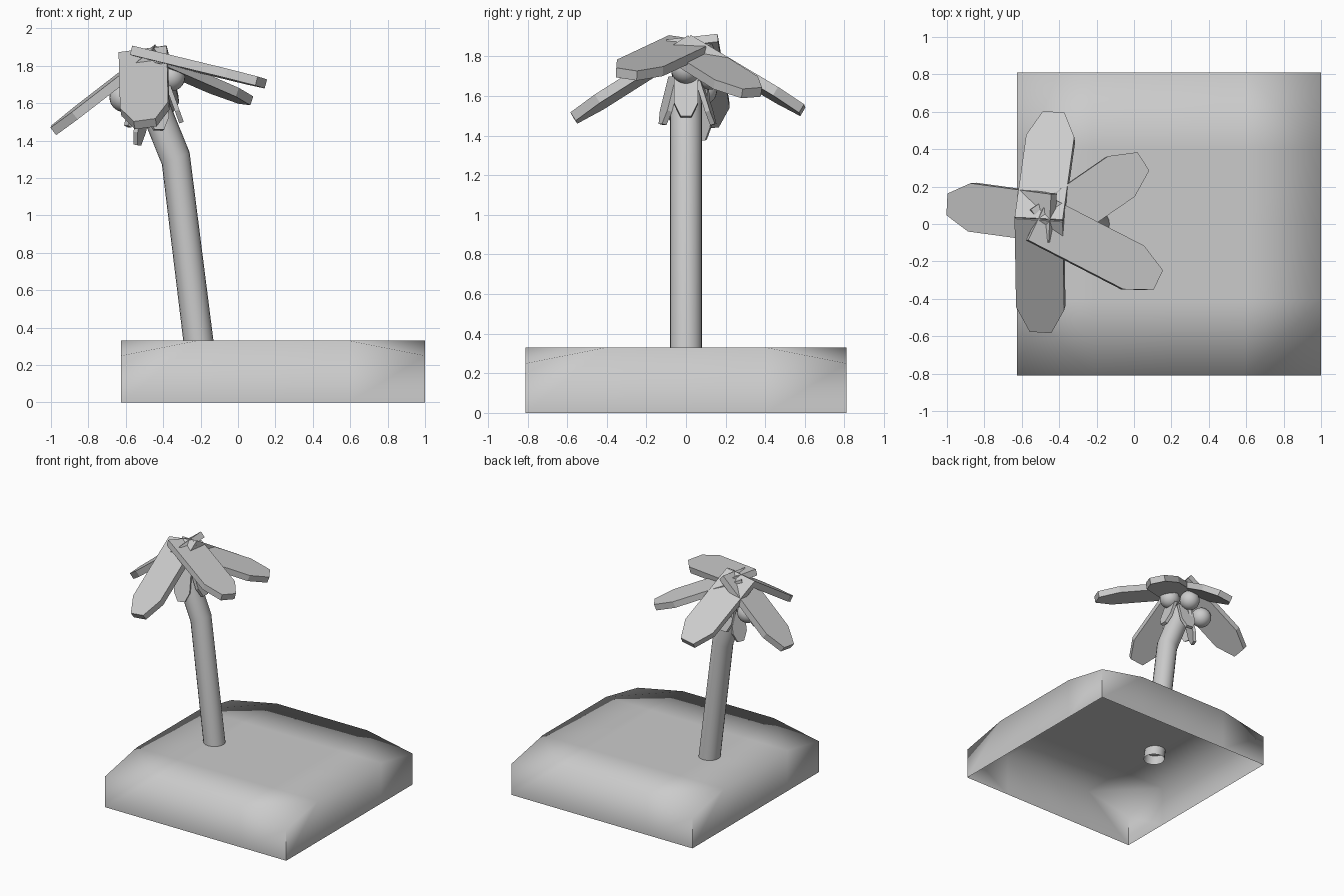
import bpy, bmesh
from math import sin, cos, pi, radians
from mathutils import Vector, Matrix

cube = bpy.data.objects.get("Cube")
if cube:
    bpy.data.objects.remove(cube, do_unlink=True)

grey = bpy.data.materials.new("plain_grey")
grey.use_nodes = True
grey.diffuse_color = (0.6, 0.6, 0.6, 1)
bsdf = next(n for n in grey.node_tree.nodes if n.type == 'BSDF_PRINCIPLED')
bsdf.inputs["Base Color"].default_value = (0.6, 0.6, 0.6, 1)
bsdf.inputs["Roughness"].default_value = 0.8


def finish(bm, name, smooth):
    """Turn a bmesh into a named object."""
    bmesh.ops.recalc_face_normals(bm, faces=bm.faces[:])
    for f in bm.faces:
        f.smooth = smooth
    mesh = bpy.data.meshes.new(name)
    bm.to_mesh(mesh)
    bm.free()
    mesh.materials.append(grey)
    obj = bpy.data.objects.new(name, mesh)
    bpy.context.collection.objects.link(obj)
    return obj


# Island: open-bottomed slab with lowered corners
def island():
    bm = bmesh.new()
    bmesh.ops.create_grid(bm, x_segments=4, y_segments=4, size=1)
    corners = [v for v in bm.verts if len(v.link_edges) == 2]
    for c in corners:
        bmesh.ops.connect_verts(bm, verts=[e.other_vert(c) for e in c.link_edges])
    for v in bm.verts:
        v.co = (0.1875 + v.co.x * 0.8125, v.co.y * 0.81, 0.33)
    for c in corners:
        c.co.z = 0.25
    rim = [e for e in bm.edges if e.is_boundary]
    wall = bmesh.ops.extrude_edge_only(bm, edges=rim)["geom"]
    for v in wall:
        if isinstance(v, bmesh.types.BMVert):
            v.co.z = 0
    for c in corners:
        for e in c.link_edges:
            o = e.other_vert(c)
            if (o.co - c.co).xy.length < 0.001:
                e.smooth = False
    return finish(bm, "island", True)


# Trunk: open tube through tilted rings (x, z, tilt)
def trunk(rings, radius=0.081, sides=20):
    bm = bmesh.new()
    loops = []
    for x, z, tilt in rings:
        t = radians(tilt)
        loops.append([bm.verts.new((x + radius * cos(a) * cos(t), radius * sin(a),
                                    z + radius * cos(a) * sin(t)))
                      for a in (2 * pi * i / sides for i in range(sides))])
    for low, high in zip(loops, loops[1:]):
        for i in range(sides):
            j = (i + 1) % sides
            bm.faces.new((low[i], low[j], high[j], high[i]))
    return finish(bm, "trunk", True)


# Leaf: thick slab with a clipped tip, from root to tip
def leaf(name, root, tip, roll, width, thick):
    root, tip = Vector(root), Vector(tip)
    d = (tip - root).normalized()
    length = (tip - root).length
    side = Vector((0, 0, 1)).cross(d).normalized()
    side = Matrix.Rotation(radians(roll), 3, d) @ side
    normal = d.cross(side)
    half, shoulder = width / 2, length - width * 0.58
    outline = [(0, -half), (shoulder, -half), (length, -half * 0.45),
               (length, half * 0.45), (shoulder, half), (0, half)]
    bm = bmesh.new()
    top = bm.faces.new([bm.verts.new(root + d * u + side * v) for u, v in outline])
    under = bmesh.ops.extrude_face_region(bm, geom=[top], use_keep_orig=True)["geom"]
    for v in under:
        if isinstance(v, bmesh.types.BMVert):
            v.co -= normal * thick
    return finish(bm, name, False)


island()
trunk([(-0.202, 0.25, 0), (-0.333, 1.305, 24), (-0.485, 1.68, 26)])

# Large crown leaves: root, tip, roll
big = [
    ((-0.45, 0.03, 1.9), (-1.0, 0.105, 1.475), -8),
    ((-0.51, 0.03, 1.89), (-0.43, 0.6, 1.55), -10),
    ((-0.48, -0.03, 1.87), (0.05, 0.335, 1.64), 4),
    ((-0.51, 0.03, 1.89), (0.13, -0.3, 1.735), -8),
    ((-0.51, 0.02, 1.89), (-0.5, -0.58, 1.51), 9),
]
for i, (root, tip, roll) in enumerate(big, 1):
    leaf(f"crown_leaf_{i}", root, tip, roll, 0.26, 0.05)

# Small hanging leaves around the trunk top
small = [
    ((-0.37, 0, 1.72), (-0.29, 0, 1.5)),
    ((-0.44, -0.07, 1.7), (-0.42, -0.13, 1.46)),
    ((-0.45, 0.08, 1.68), (-0.44, 0.15, 1.46)),
    ((-0.5, 0.06, 1.64), (-0.55, 0.08, 1.38)),
    ((-0.52, -0.03, 1.68), (-0.6, -0.06, 1.48)),
]
for i, (root, tip) in enumerate(small, 1):
    leaf(f"hanging_leaf_{i}", root, tip, 0, 0.12, 0.025)

# Coconuts
for i, spot in enumerate([(-0.36, 0, 1.74), (-0.46, 0.12, 1.71), (-0.61, 0.08, 1.63)], 1):
    bm = bmesh.new()
    bmesh.ops.create_uvsphere(bm, u_segments=24, v_segments=16, radius=0.077,
                              matrix=Matrix.Translation(spot))
    finish(bm, f"coconut_{i}", True)
